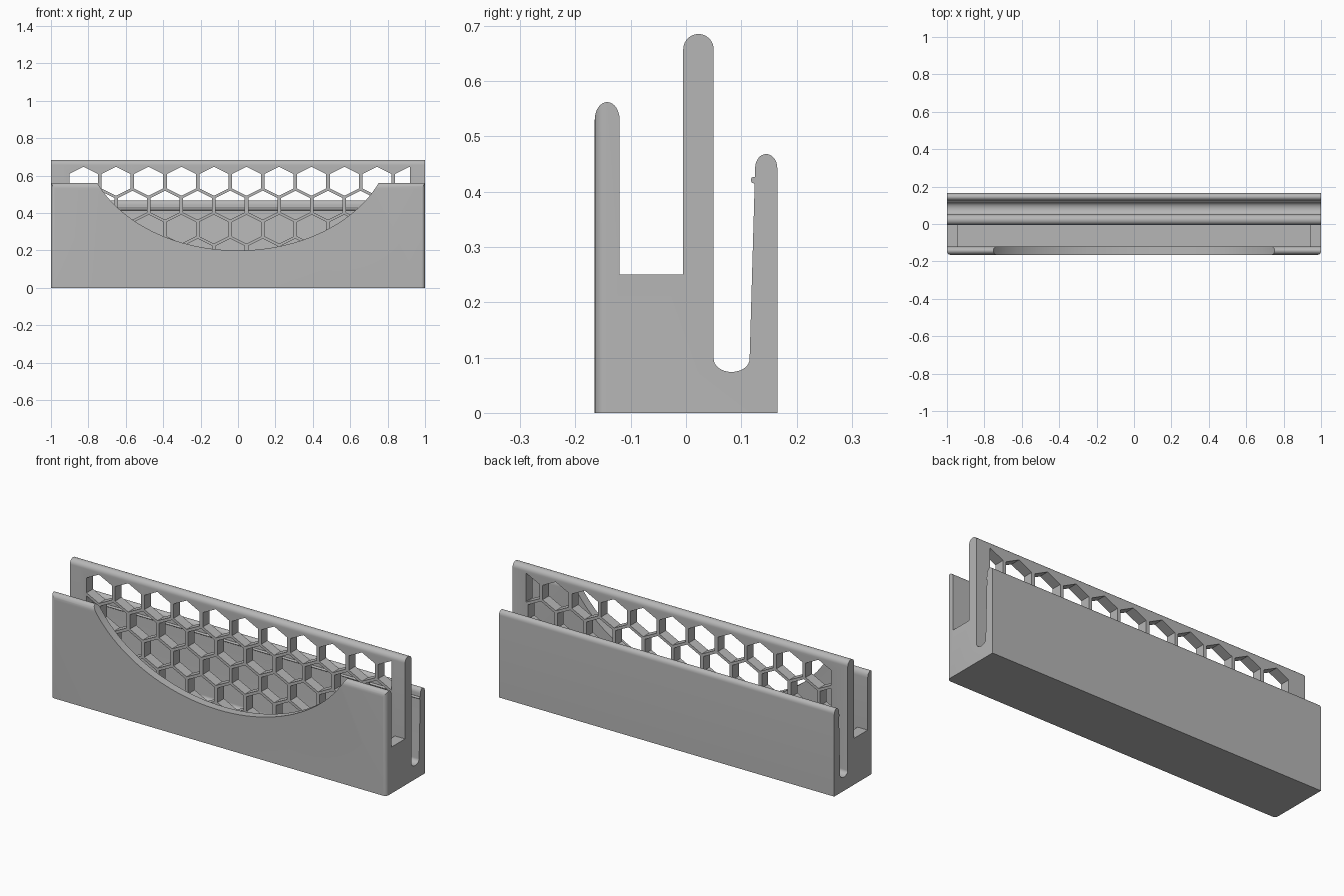
import bpy, bmesh
from math import sin, cos, pi, radians

cube = bpy.data.objects.get("Cube")
if cube:
    bpy.data.objects.remove(cube, do_unlink=True)

grey = bpy.data.materials.new("plain grey")
grey.use_nodes = True
GREY = (0.47, 0.47, 0.47, 1)
grey.diffuse_color = GREY
grey.node_tree.nodes["Principled BSDF"].inputs["Base Color"].default_value = GREY


def arc(cu, cv, ru, rv, start, end, n=16):
    """Points on an elliptical arc, angles in degrees."""
    angles = [radians(start + (end - start) * i / n) for i in range(n + 1)]
    return [(cu + ru * cos(a), cv + rv * sin(a)) for a in angles]


def prism(name, outlines, axis, low, high, clip=None):
    """Extrude flat outlines along an axis, optionally trimmed in x first."""
    place = {"x": lambda u, v: (low, u, v),
             "y": lambda u, v: (u, low, v),
             "z": lambda u, v: (u, v, low)}[axis]
    bm = bmesh.new()
    for outline in outlines:
        bm.faces.new([bm.verts.new(place(u, v)) for u, v in outline])
    if clip:
        for limit, side in zip(clip, (-1, 1)):
            bmesh.ops.bisect_plane(bm, geom=bm.verts[:] + bm.edges[:] + bm.faces[:],
                                   plane_co=(limit, 0, 0), plane_no=(side, 0, 0),
                                   clear_outer=True)
    new = bmesh.ops.extrude_face_region(bm, geom=bm.faces[:])["geom"]
    shift = [(high - low) * (axis == a) for a in "xyz"]
    bmesh.ops.translate(bm, vec=shift, verts=[g for g in new if isinstance(g, bmesh.types.BMVert)])
    bmesh.ops.recalc_face_normals(bm, faces=bm.faces[:])
    mesh = bpy.data.meshes.new(name)
    bm.to_mesh(mesh)
    bm.free()
    mesh.materials.append(grey)
    obj = bpy.data.objects.new(name, mesh)
    bpy.context.collection.objects.link(obj)
    return obj


def shape(body, cutter, operation="DIFFERENCE"):
    """Apply a boolean and discard the cutter."""
    cutter.hide_render = True
    mod = body.modifiers.new("cut", "BOOLEAN")
    mod.operation, mod.object, mod.solver = operation, cutter, "EXACT"
    bpy.context.view_layer.update()
    result = bpy.data.meshes.new_from_object(
        body.evaluated_get(bpy.context.evaluated_depsgraph_get()))
    body.modifiers.clear()
    body.data = result
    bpy.data.objects.remove(cutter, do_unlink=True)


def box(u0, u1, v0, v1):
    return [(u0, v0), (u1, v0), (u1, v1), (u0, v1)]


# Side profile: back wall, narrow slot, middle wall, wide slot, front wall
profile = [(-0.165, 0), (0.165, 0)]
profile += arc(0.145, 0.443, 0.02, 0.025, 0, 180)
profile += arc(0.0825, 0.0975, 0.0325, 0.0235, 0, -180)
profile += arc(0.0225, 0.6575, 0.0275, 0.0275, 0, 180)
profile += [(-0.005, 0.25), (-0.12, 0.25)]
profile += arc(-0.1425, 0.53, 0.0225, 0.032, 0, 180)
body = prism("organizer_body", [profile], "x", -1.05, 1.05)

# Rounded front corners in plan
r = 0.02
plan = [(1, 0.2), (-1, 0.2)]
plan += arc(-1 + r, -0.165 + r, r, r, 180, 270, 6)
plan += arc(1 - r, -0.165 + r, r, r, 270, 360, 6)
shape(body, prism("plan_cutter", [plan], "z", -0.1, 0.8), "INTERSECT")

# Deep pocket between front and middle walls
shape(body, prism("pocket_cutter", [box(-0.94, 0.94, -0.12, -0.005)], "z", 0.075, 0.8))

# Curved opening in the front wall
shape(body, prism("opening_cutter", [arc(0, 0.8, 0.82, 0.6, 180, 360, 64)], "y", -0.25, -0.06))

# Honeycomb openings in the middle wall
pitch, half, row_step = 0.1743, 0.0775, 0.128
cells = []
for row in range(4):
    z = 0.57 - row * row_step
    for col in range(12):
        x = -0.826 + pitch * (col - 0.5 * (row % 2))
        if x - half < 0.9:
            cells.append([(x, z + half), (x - half, z + half / 2), (x - half, z - half / 2),
                          (x, z - half), (x + half, z - half / 2), (x + half, z + half / 2)])
shape(body, prism("honeycomb_cutter", cells, "y", -0.04, 0.075, clip=(-0.9, 0.92)))

# Small retaining ridge inside the back wall
ridge = prism("retaining_ridge", [arc(0.123, 0.421, 0.006, 0.006, 0, 337.5, 15)], "x", -1, 1)

bpy.ops.object.select_all(action="DESELECT")
for obj in (body, ridge):
    obj.select_set(True)
bpy.context.view_layer.objects.active = body
bpy.ops.object.shade_smooth_by_angle(angle=radians(30))
